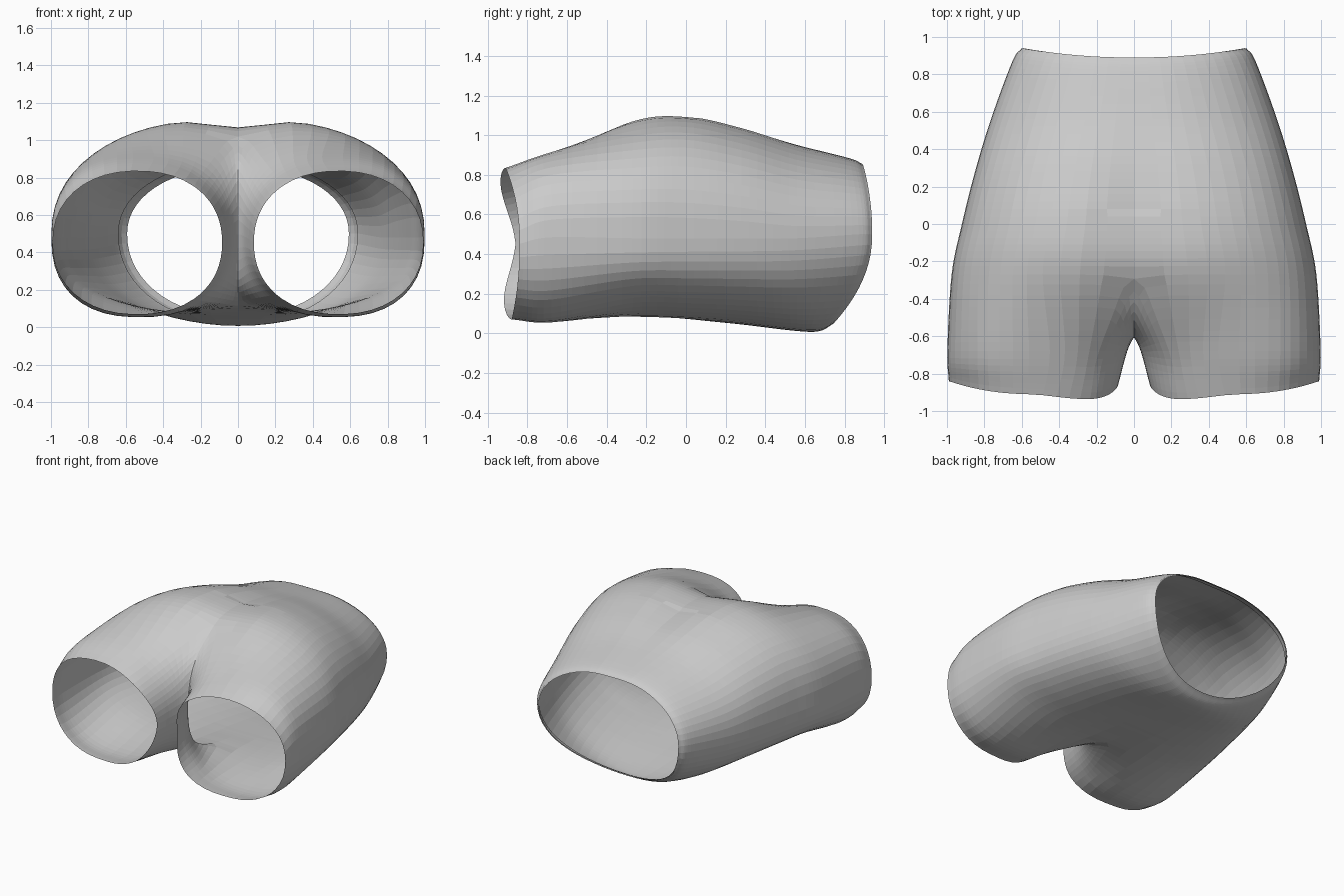
import bpy, bmesh
from math import sin, cos, pi, exp, radians
from mathutils import Vector

if "Cube" in bpy.data.objects:
    bpy.data.objects.remove(bpy.data.objects["Cube"])

N_OUT, N_IN = 30, 18      # points on the outer arc and on the inner leg arc


def power(v, e):
    return (1 if v >= 0 else -1) * abs(v) ** (2 / e)


def torso_arc(y, w, top, bot, e, crease, lift=0.0, zm=0.48, waist=False):
    """Half section from top centre, round the outside, to bottom centre."""
    pts = []
    for i in range(N_OUT + 1):
        a = pi * i / N_OUT
        c = cos(a)
        x = w * abs(sin(a)) ** (2 / e)
        z = zm + power(c, e) * ((top - zm) if c > 0 else (zm - bot))
        if c > 0:
            z -= crease * exp(-(x / 0.16) ** 2)
        else:
            z += lift * exp(-(x / 0.2) ** 2)
        yy = y
        if waist:
            yy = y - (0.05 if c > 0 else 0.195) * c * c
        pts.append(Vector((0 if i in (0, N_OUT) else x, yy, z)))
    return pts


def leg_ring(x0, x1, top, bot, e, y_at):
    """Closed leg section: outer arc points and inner arc points."""
    cx, rx, cz, rz = (x0 + x1) / 2, (x1 - x0) / 2, (top + bot) / 2, (top - bot) / 2
    split = radians(130)

    def point(a):
        x, z = cx + rx * power(cos(a), e), cz + rz * power(sin(a), e)
        return Vector((x, y_at(cos(a), sin(a)), z))
    outer = [point(split - 2 * split * i / N_OUT) for i in range(N_OUT + 1)]
    span = 2 * pi - 2 * split
    inner = [point(-split - span * i / N_IN) for i in range(N_IN + 1)]
    return outer, inner


def spline(p, s):
    """Catmull-Rom point on the list p at parameter s."""
    k = min(int(s), len(p) - 2)
    t = s - k
    b, c = p[k], p[k + 1]
    a = p[k - 1] if k > 0 else 2 * b - c
    d = p[k + 2] if k + 2 < len(p) else 2 * c - b
    return 0.5 * (2 * b + (c - a) * t + (2 * a - 5 * b + 4 * c - d) * t * t
                  + (3 * b - a - 3 * c + d) * t ** 3)


def loft(bm, rings, samples):
    rows = []
    for s in samples:
        row = []
        for j in range(len(rings[0])):
            v = spline([r[j] for r in rings], s)
            v.x = max(v.x, 0)
            row.append(bm.verts.new(v))
        rows.append(row)
    for r, q in zip(rows, rows[1:]):
        for j in range(len(r) - 1):
            bm.faces.new((r[j], r[j + 1], q[j + 1], q[j]))
    return rows


def finish(bm, name):
    bmesh.ops.remove_doubles(bm, verts=bm.verts, dist=0.0008)
    bmesh.ops.recalc_face_normals(bm, faces=bm.faces)
    mesh = bpy.data.meshes.new(name)
    bm.to_mesh(mesh)
    bm.free()
    ob = bpy.data.objects.new(name, mesh)
    bpy.context.collection.objects.link(ob)
    m = ob.modifiers.new("mirror", 'MIRROR')
    m.use_clip = True
    m.merge_threshold = 0.001
    return ob


# Torso sections, waist to hip
torso = [torso_arc(0.94, 0.60, 0.865, 0.05, 2.1, 0.01, 0, 0.5, True),
         torso_arc(0.87, 0.65, 0.895, 0.012, 2.1, 0.01, 0, 0.5, True),
         torso_arc(0.56, 0.765, 0.96, 0.012, 2.2, 0.01),
         torso_arc(0.28, 0.85, 1.05, 0.045, 2.4, 0.03),
         torso_arc(0.0, 0.92, 1.11, 0.065, 2.5, 0.06, 0.01),
         torso_arc(-0.27, 0.975, 1.085, 0.07, 2.6, 0.07, 0.05)]
hip = torso[-1]
H = len(torso) - 1

# Crotch seam: centre line between the legs, bottom to top
ends = [hip[-1]] + [Vector((0, y, z)) for y, z in (
    (-0.44, 0.17), (-0.55, 0.25), (-0.60, 0.40), (-0.60, 0.60),
    (-0.55, 0.79), (-0.43, 0.93))] + [hip[0]]
seam = [spline(ends, 7 * i / N_IN) for i in range(N_IN + 1)]

# Leg sections
mid_out, mid_in = leg_ring(0.035, 0.998, 0.915, 0.055, 2.4, lambda c, s: -0.68)
cuff_out, cuff_in = leg_ring(
    0.085, 0.99, 0.835, 0.07, 2.2,
    lambda c, s: -0.91 + (0.07 * c * c if c > 0 else 0.05 * c ** 6 - 0.06 * abs(s * c))
    + (0.03 * s * s if s < 0 else 0))

# Shorts body
bm = bmesh.new()
n = 7
rows = loft(bm, torso + [mid_out, cuff_out], [i / n for i in range((H + 2) * n + 1)])
for row in rows[:H * n + 1]:
    row[0].co.x = row[-1].co.x = 0
inner = loft(bm, [seam, mid_in, cuff_in], [i / n for i in range(2 * n + 1)])
# weld the inner leg to the outer leg along their shared edges
for k, row in enumerate(inner):
    row[0].co = rows[H * n + k][-1].co
    row[-1].co = rows[H * n + k][0].co
body = finish(bm, "shorts_body")

# Relax the cloth around the crotch
group = body.vertex_groups.new(name="crotch")
for v in body.data.vertices:
    if -0.78 < v.co.y < 0.05 and v.co.x < 0.4:
        group.add([v.index], 1.0 - v.co.x / 0.4, 'REPLACE')
relax = body.modifiers.new("relax", 'SMOOTH')
relax.factor = 0.5
relax.iterations = 6
relax.vertex_group = "crotch"

# Folded waistband facing just inside the rim
bm = bmesh.new()
for row in loft(bm, torso, [0, 0.35, 0.7, 1.0]):
    for v in row:
        v.co.x *= 0.988
        v.co.z = 0.48 + (v.co.z - 0.48) * 0.985
    row[0].co.x = row[-1].co.x = 0
finish(bm, "waistband_facing")
